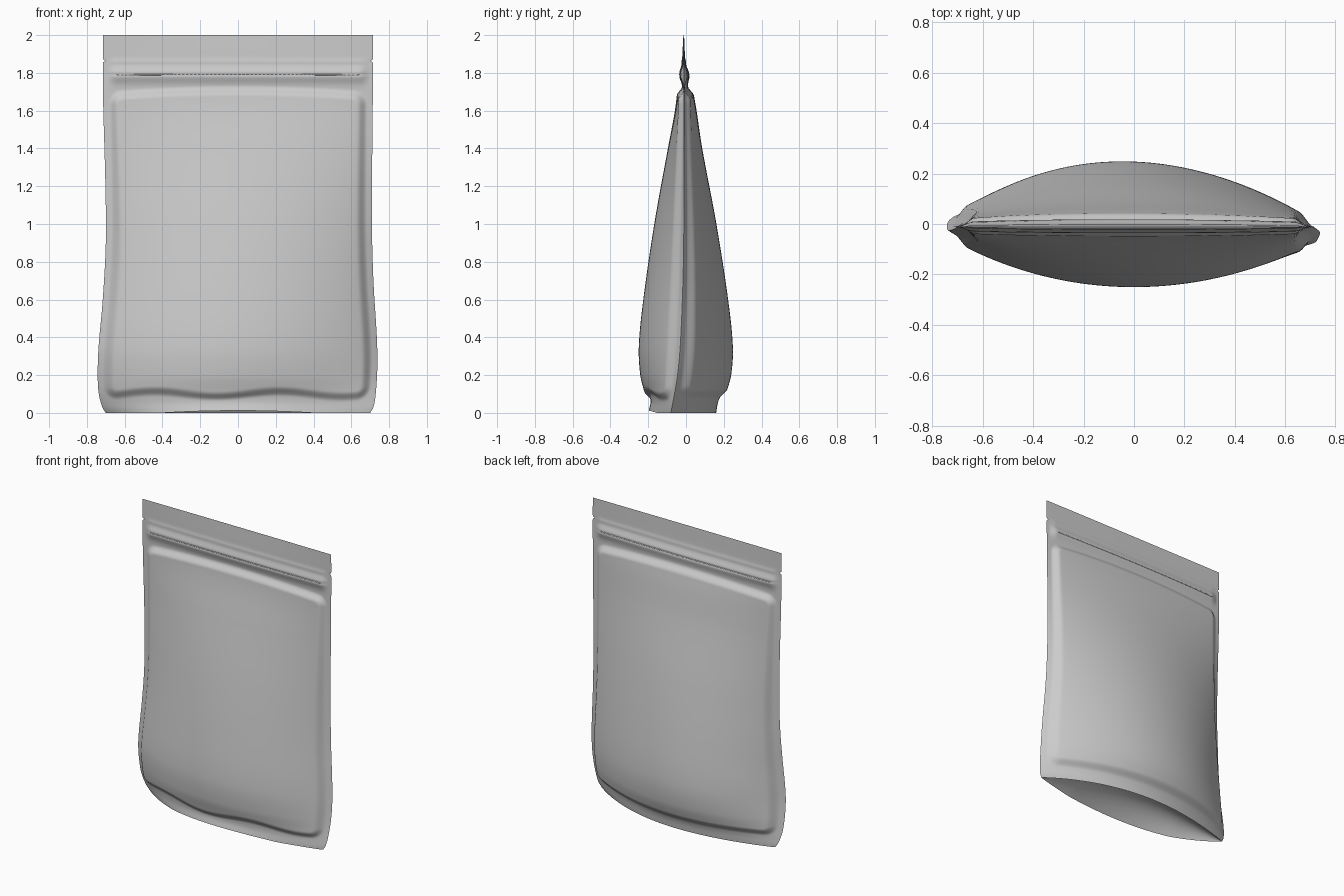
import bpy, math

if "Cube" in bpy.data.objects:
    bpy.data.objects.remove(bpy.data.objects["Cube"])

NU, NZ, NG = 96, 250, 24


def curve(pts):
    """Smooth interpolation through (z, value) points."""
    n = len(pts)
    m = [(pts[min(i + 1, n - 1)][1] - pts[max(i - 1, 0)][1]) /
         (pts[min(i + 1, n - 1)][0] - pts[max(i - 1, 0)][0]) for i in range(n)]

    def f(z):
        i = 0
        while i < n - 2 and z > pts[i + 1][0]:
            i += 1
        (a, p), (b, q) = pts[i], pts[i + 1]
        h = b - a
        t = min(max((z - a) / h, 0), 1)
        return ((2*t**3 - 3*t*t + 1) * p + (t**3 - 2*t*t + t) * h * m[i]
                + (3*t*t - 2*t**3) * q + (t**3 - t*t) * h * m[i + 1])
    return f


def smooth(t):
    t = min(max(t, 0), 1)
    return t * t * (3 - 2 * t)


def bump(z, c, r):
    return math.exp(-((z - c) / r) ** 2)


# Side outlines, seam offsets and centre depth profiles
left = curve([(0, -.70), (.03, -.718), (.1, -.737), (.2, -.743), (.35, -.738), (.6, -.716),
              (.9, -.70), (1.2, -.702), (1.7, -.715), (2, -.715)])
right = curve([(0, .70), (.03, .717), (.1, .729), (.25, .738), (.4, .735), (.7, .717),
               (1.0, .709), (1.4, .711), (1.8, .715), (2, .715)])
seam_r = curve([(0, -.08), (.2, -.045), (.4, -.028), (.8, -.014), (1.4, -.01), (2, -.012)])
seam_l = curve([(0, .035), (.15, .0), (.35, -.025), (.8, -.014), (1.4, -.01), (2, -.012)])
front_depth = curve([(0, -.197), (.05, -.188), (.1, -.193), (.2, -.216), (.35, -.224), (.6, -.2),
                     (1, -.142), (1.4, -.07), (1.6, -.033), (1.72, -.02), (1.85, -.021), (2, -.014)])
back_depth = curve([(0, .16), (.05, .168), (.1, .185), (.2, .213), (.35, .222), (.6, .197),
                    (1, .135), (1.4, .06), (1.6, .03), (1.72, .01), (1.85, -.003), (2, -.01)])


def surface(side, u, z):
    """Point on the front (side=-1) or back (side=1) panel."""
    l, r = left(z), right(z)
    notch = .014 * max(0, 1 - abs(z - 1.864) / .009)
    x = (l + r) / 2 + u * ((r - l) / 2 - notch)
    k = u + (.06 * (1 - u * u) if side > 0 else 0)
    w = max(0, 1 - k * k) ** .93
    seam = seam_l(z) + (seam_r(z) - seam_l(z)) * (u + 1) / 2
    y = seam * (1 - w) + (front_depth if side < 0 else back_depth)(z) * w
    # Puffed area inside the heat-sealed border: rounded rectangle distance
    lo = .075 + (.014 * math.sin(x * 9.5 - .5) if side < 0 else 0)
    hi = 1.70 + .03 * (1 - u * u)
    half_w, half_h, rad = (r - l) / 2 - .03, (hi - lo) / 2, .07
    qx = abs(x - (l + r) / 2) - half_w + rad
    qz = abs(z - (hi + lo) / 2) - half_h + rad
    d = math.hypot(max(qx, 0), max(qz, 0)) + min(max(qx, qz), 0) - rad
    y += side * .026 * smooth(-d / .05)
    # Zipper ridge with its fine pressed line
    fade = smooth((.70 - abs(x)) / .06)
    y += side * fade * (.017 * bump(z, 1.79, .04) - .004 * bump(z, 1.792, .006)
                        + .003 * bump(z, 1.86, .012))
    # Slight lift of the bottom edge
    lift = .012 * max(0, 1 - (x / .4) ** 2) * max(0, 1 - z / .1) if side < 0 else 0
    return (x, y, z + lift)


us = [math.sin(math.pi / 2 * (2 * i / NU - 1)) for i in range(NU + 1)]


def sheet(name, rows, flip=False):
    n = len(rows[0])
    verts = [p for row in rows for p in row]
    faces = []
    for j in range(len(rows) - 1):
        for i in range(n - 1):
            a = j * n + i
            f = (a, a + 1, a + 1 + n, a + n)
            faces.append(f[::-1] if flip else f)
    me = bpy.data.meshes.new(name)
    me.from_pydata(verts, [], faces)
    me.validate()
    for p in me.polygons:
        p.use_smooth = True
    ob = bpy.data.objects.new(name, me)
    bpy.context.collection.objects.link(ob)
    return ob


# Front and back panels
zs = [2 * j / NZ for j in range(NZ + 1)]
sheet("front_panel", [[surface(-1, u, z) for u in us] for z in zs])
sheet("back_panel", [[surface(1, u, z) for u in us] for z in zs], flip=True)

# Bottom gusset arching up between the two bottom edges
rows = []
for j in range(NG + 1):
    t = j / NG
    row = []
    for u in us:
        a, b = surface(-1, u, 0), surface(1, u, 0)
        rise = .12 * (1 - (2 * t - 1) ** 2) * (1 - u * u)
        row.append((a[0], a[1] + (b[1] - a[1]) * t, a[2] + (b[2] - a[2]) * t + rise))
    rows.append(row)
sheet("bottom_gusset", rows, flip=True)

# Thin zipper lines on both faces
for side, name in ((-1, "front_zip_line"), (1, "back_zip_line")):
    cols = [-.9 + 1.8 * i / 60 for i in range(61)]
    rows = []
    for dz, out in ((-.004, -.002), (-.002, .003), (.002, .003), (.004, -.002)):
        row = []
        for u in cols:
            x, y, z = surface(side, u, 1.788 + dz + .004 * (1 - u * u))
            row.append((x, y + side * out, z))
        rows.append(row)
    sheet(name, rows, flip=side > 0)
